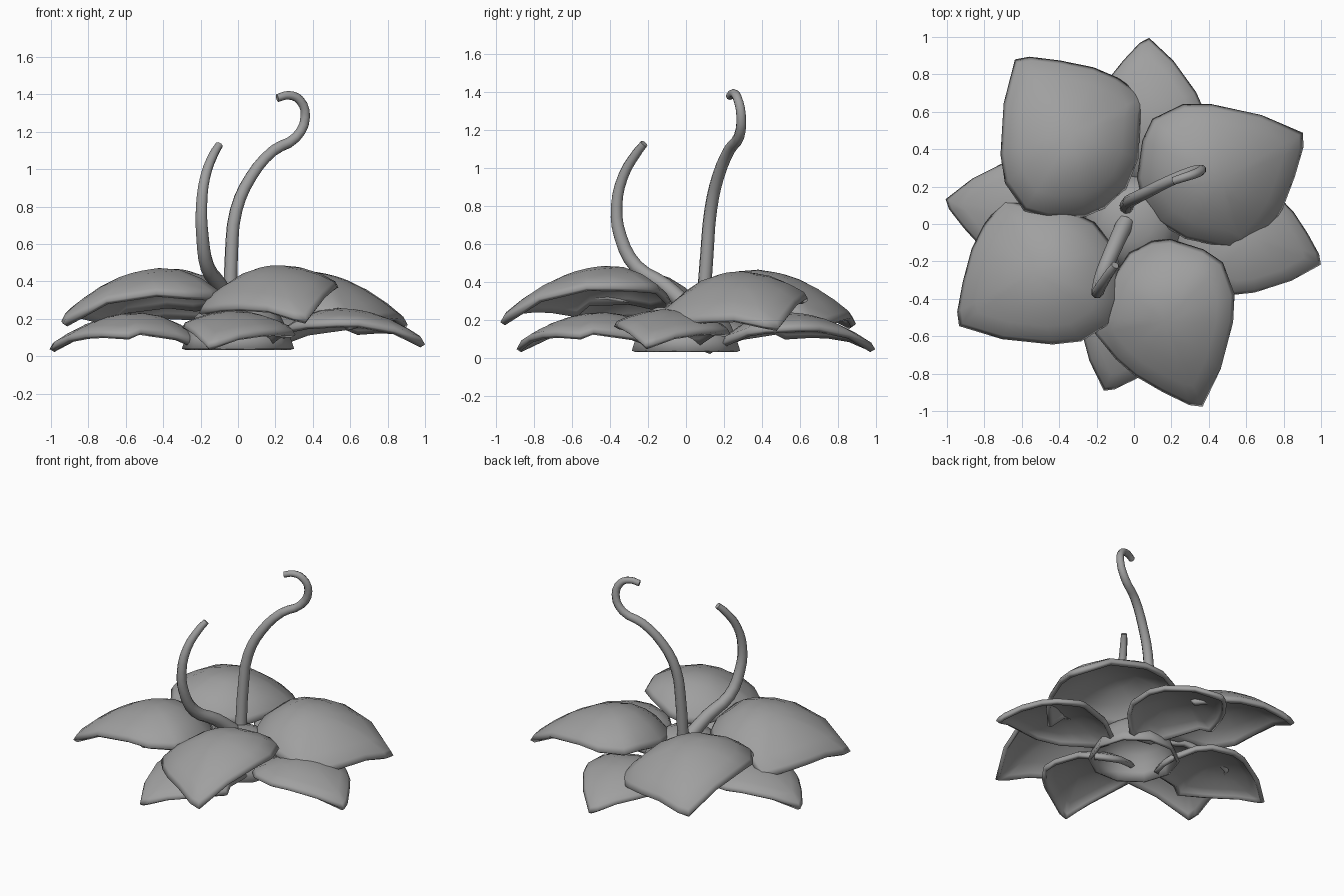
import bpy, bmesh, math
from mathutils import Vector

cube = bpy.data.objects.get("Cube")
if cube:
    bpy.data.objects.remove(cube)

grey = bpy.data.materials.new("matte_grey")
grey.use_nodes = True
grey.diffuse_color = (0.35, 0.35, 0.35, 1)
grey.node_tree.nodes["Principled BSDF"].inputs["Base Color"].default_value = (0.35, 0.35, 0.35, 1)


def finish(bm, name, thickness=0, angle=60):
    """Turn a bmesh into a smooth shaded object, thickened downwards if asked."""
    mesh = bpy.data.meshes.new(name)
    bm.to_mesh(mesh)
    bm.free()
    mesh.materials.append(grey)
    ob = bpy.data.objects.new(name, mesh)
    bpy.context.collection.objects.link(ob)
    if thickness:
        solid = ob.modifiers.new("thickness", 'SOLIDIFY')
        solid.thickness = thickness
        solid.offset = -1
    bpy.ops.object.select_all(action='DESELECT')
    ob.select_set(True)
    bpy.context.view_layer.objects.active = ob
    bpy.ops.object.shade_smooth_by_angle(angle=math.radians(angle))


# Petal outline with an off-centre pointed tip, counter-clockwise from the tip
OUTLINE = [(.36, -.98), (.46, -.78), (.53, -.53), (.54, -.38), (.48, -.21), (.38, -.14),
           (.2, -.08), (.1, -.09), (-.02, -.15), (-.11, -.28), (-.17, -.5), (-.21, -.58),
           (-.1, -.72), (0, -.81), (.15, -.9), (.29, -.97)]
CENTRE = Vector((.165, -.525))
TIP_ANGLE = math.atan2(OUTLINE[0][1] - CENTRE.y, OUTLINE[0][0] - CENTRE.x)


def turn(p, a):
    return Vector((p.x * math.cos(a) - p.y * math.sin(a), p.x * math.sin(a) + p.y * math.cos(a)))


LOCAL = [turn(Vector(p) - CENTRE, -TIP_ANGLE) for p in OUTLINE]


def petal(name, centre, angle, peak, length, width, root, flip, arch, root_arch, cup, tilt):
    """Arched petal of concentric rings; its inner half is stretched by root."""
    bm = bmesh.new()

    def place(p, drop=0):
        u, v = p.x * length, p.y * width
        if u < 0:
            u *= root
        along = u + .1 * length
        bend = arch if along > 0 else root_arch
        z = peak + tilt * v - bend * along ** 2 - cup * v * v - drop
        q = turn(Vector((u, v * flip)), math.radians(angle)) + Vector(centre)
        return bm.verts.new((q.x, q.y, z))

    hub = place(Vector((0, 0)))
    rings = [[place(p * s, d) for p in LOCAL]
             for s, d in ((.25, 0), (.5, 0), (.75, 0), (.95, 0), (1, .02))]
    n = len(LOCAL)
    for i in range(n):
        j = (i + 1) % n
        bm.faces.new((hub, rings[0][i], rings[0][j]))
        for a, b in zip(rings, rings[1:]):
            bm.faces.new((a[i], b[i], b[j], a[j]))
    if flip < 0:
        bmesh.ops.reverse_faces(bm, faces=bm.faces[:])
    finish(bm, name, .03)


# Four large upper petals
for name, centre, angle, width, peak in (("front", (.165, -.525), -66, 1, .475),
                                         ("left", (.475, .24), 30, 1.13, .445),
                                         ("back", (-.325, .495), 129, 1.14, .455),
                                         ("right", (-.535, -.255), 216, 1.12, .46)):
    petal("upper_petal_" + name, centre, angle, peak, 1, width, 1, 1, .75, 1.8, 1.05, .23)

# Four smaller lower petals, mirrored in shape
for name, centre, angle, peak in (("front", (0, -.53), -114, .24), ("left", (.63, -.075), -21, .255),
                                  ("back", (.06, .6), 87, .24), ("right", (-.62, .05), 168, .23)):
    petal("lower_petal_" + name, centre, angle, peak, .8, .8, 1.25, -1, .76, 1.3, .9, .1)


def lathe(name, profile, sides, thickness):
    """Surface of revolution from the top centre outwards."""
    bm = bmesh.new()
    verts = [bm.verts.new((r, 0, z)) for r, z in profile]
    edges = [bm.edges.new(pair) for pair in zip(verts, verts[1:])]
    bmesh.ops.spin(bm, geom=verts + edges, axis=(0, 0, 1), cent=(0, 0, 0),
                   angle=math.tau, steps=sides, use_duplicate=False)
    bmesh.ops.remove_doubles(bm, verts=bm.verts[:], dist=.0005)
    bmesh.ops.recalc_face_normals(bm, faces=bm.faces[:])
    if sum(f.normal.z for f in bm.faces) < 0:
        bmesh.ops.reverse_faces(bm, faces=bm.faces[:])
    finish(bm, name, thickness)


# Domed heart of the flower, open underneath
lathe("flower_heart", [(0, .3), (.1, .29), (.18, .26), (.23, .21), (.26, .15), (.28, .1), (.3, .04)],
      10, .02)


def tube(name, points, start, end):
    """Tapered round stem through the given points."""
    curve = bpy.data.curves.new(name, 'CURVE')
    curve.dimensions = '3D'
    curve.bevel_depth = 1
    curve.bevel_resolution = 2
    curve.use_fill_caps = True
    curve.resolution_u = 3
    spline = curve.splines.new('BEZIER')
    spline.bezier_points.add(len(points) - 1)
    for i, (bp, co) in enumerate(zip(spline.bezier_points, points)):
        bp.co = co
        bp.handle_left_type = bp.handle_right_type = 'AUTO'
        bp.radius = start + (end - start) * i / (len(points) - 1)
    ob = bpy.data.objects.new(name, curve)
    bpy.context.collection.objects.link(ob)
    mesh = bpy.data.meshes.new_from_object(ob.evaluated_get(bpy.context.evaluated_depsgraph_get()))
    bpy.data.objects.remove(ob)
    bm = bmesh.new()
    bm.from_mesh(mesh)
    bpy.data.meshes.remove(mesh)
    finish(bm, name)


# Two curling stamens
tube("tall_stamen", [(-.04, .09, .26), (-.035, .11, .55), (-.01, .13, .78), (.07, .17, .96),
                     (.19, .23, 1.1), (.31, .28, 1.17), (.36, .29, 1.28), (.33, .27, 1.37),
                     (.27, .25, 1.395), (.21, .23, 1.38)], .038, .021)
tube("short_stamen", [(-.045, .01, .27), (-.1, -.11, .38), (-.165, -.26, .48), (-.19, -.345, .64),
                      (-.195, -.365, .8), (-.175, -.33, .96), (-.13, -.26, 1.08), (-.1, -.22, 1.13)],
     .047, .021)
